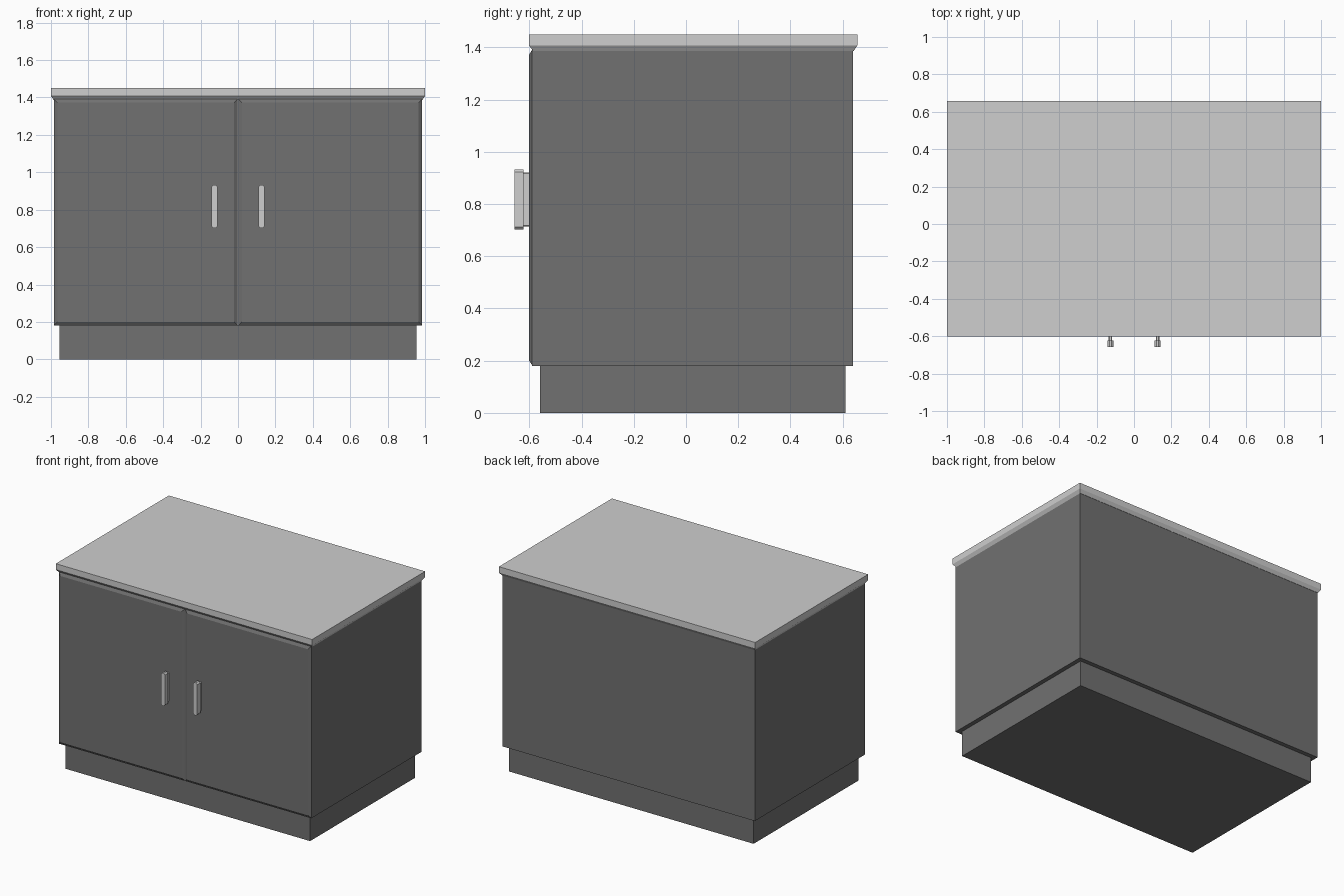
import bpy, bmesh

if "Cube" in bpy.data.objects:
    bpy.data.objects.remove(bpy.data.objects["Cube"])


def material(name, v):
    m = bpy.data.materials.new(name)
    m.diffuse_color = (v, v, v, 1)
    m.use_nodes = True
    m.node_tree.nodes["Principled BSDF"].inputs["Base Color"].default_value = m.diffuse_color
    return m


dark = material("dark grey", 0.165)
light = material("light grey", 0.62)


def loft(name, rings, mat):
    """Closed solid through a list of rings with equal point counts."""
    bm = bmesh.new()
    loops = [[bm.verts.new(p) for p in ring] for ring in rings]
    n = len(loops[0])
    for a, b in zip(loops, loops[1:]):
        for i in range(n):
            j = (i + 1) % n
            bm.faces.new((a[i], a[j], b[j], b[i]))
    bm.faces.new(loops[0][::-1])
    bm.faces.new(loops[-1])
    bmesh.ops.recalc_face_normals(bm, faces=bm.faces)
    me = bpy.data.meshes.new(name)
    bm.to_mesh(me)
    bm.free()
    me.materials.append(mat)
    ob = bpy.data.objects.new(name, me)
    bpy.context.collection.objects.link(ob)
    return ob


def rect_z(x, y0, y1, z):
    return [(-x, y0, z), (x, y0, z), (x, y1, z), (-x, y1, z)]


def rect_y(x0, x1, z0, z1, y):
    return [(x0, y, z0), (x1, y, z0), (x1, y, z1), (x0, y, z1)]


def bar(cx, w, z0, z1, c, y):
    """Upright bar outline with chamfered ends."""
    pts = [(-w + c, z0), (w - c, z0), (w, z0 + c), (w, z1 - c),
           (w - c, z1), (-w + c, z1), (-w, z1 - c), (-w, z0 + c)]
    return [(cx + px, y, pz) for px, pz in pts]


# plinth and carcass
loft("plinth", [rect_z(0.955, -0.56, 0.61, z) for z in (0, 0.18)], dark)
loft("cabinet_body", [rect_z(0.985, -0.59, 0.64, z) for z in (0.18, 1.388)], dark)

# worktop with chamfered lower edge
loft("worktop", [rect_z(0.985, -0.585, 0.642, 1.386),
                 rect_z(1.0, -0.602, 0.657, 1.408),
                 rect_z(1.0, -0.602, 0.657, 1.45)], light)

# bevelled doors and T-section handles, one pair per side
for side, s in (("left", -1), ("right", 1)):
    loft(side + "_door", [rect_y(s * 0.001, s * 0.985, 0.181, 1.393, -0.588),
                          rect_y(s * 0.022, s * 0.966, 0.20, 1.372, -0.601)], dark)
    cx = s * 0.126
    loft(side + "_handle_stem",
         [bar(cx, 0.009, 0.714, 0.92, 0.004, y) for y in (-0.60, -0.625)], light)
    loft(side + "_handle_grip",
         [bar(cx, 0.016, 0.702, 0.933, 0.010, y) for y in (-0.623, -0.657)], light)
